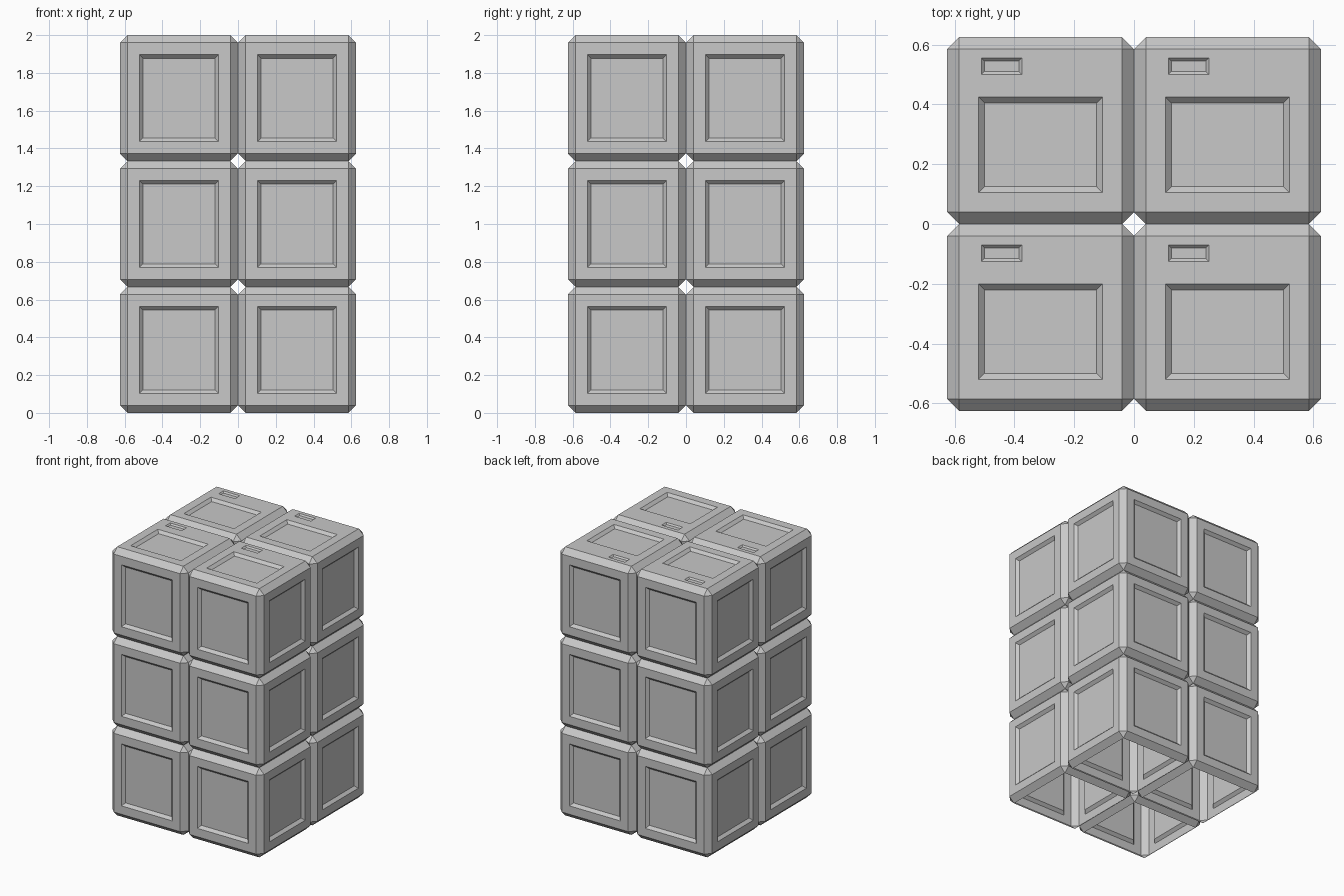
import bpy
import bmesh
from mathutils import Vector

old = bpy.data.objects.get("Cube")
if old:
    bpy.data.objects.remove(old, do_unlink=True)

W, H = 0.625, 2 / 3       # crate width and height
CHAMFER = 0.04
SIDE_FRAME = 0.0625       # flat border around each side panel

grey = bpy.data.materials.new("light_grey")
grey.use_nodes = True
colour = (0.58, 0.58, 0.58, 1)
grey.diffuse_color = colour
grey.node_tree.nodes["Principled BSDF"].inputs["Base Color"].default_value = colour


def recess(bm, faces, width):
    """Sink faces with a sloped border as wide as it is deep."""
    bmesh.ops.inset_individual(bm, faces=faces, thickness=width,
                               depth=-width, use_even_offset=True)


def cut(bm, faces, axis, value):
    """Split the given faces along a line; return all resulting faces."""
    edges = {e for f in faces for e in f.edges}
    verts = {v for f in faces for v in f.verts}
    normal = Vector((0, 0, 0))
    normal[axis] = 1
    out = bmesh.ops.bisect_plane(bm, geom=[*faces, *edges, *verts], dist=1e-6,
                                 plane_co=normal * value, plane_no=normal)
    return [g for g in out["geom"] if isinstance(g, bmesh.types.BMFace)]


def top_faces(bm):
    return [f for f in bm.faces
            if f.normal.z > 0.99 and f.calc_center_median().z > H / 2 - 1e-4]


def top_recess(bm, x0, x1, y0, y1, width):
    """Cut a rectangle out of the lid and sink it."""
    for axis, lo, hi in ((1, y0, y1), (0, x0, x1)):
        for value in (lo, hi):
            band = [f for f in top_faces(bm)
                    if min(v.co[axis] for v in f.verts) < value - 1e-5
                    and max(v.co[axis] for v in f.verts) > value + 1e-5
                    and (axis == 1 or y0 < f.calc_center_bounds().y < y1)]
            cut(bm, band, axis, value)
        bm.normal_update()
    cell = [f for f in top_faces(bm)
            if x0 < f.calc_center_bounds().x < x1
            and y0 < f.calc_center_bounds().y < y1]
    recess(bm, cell, width)
    bm.normal_update()


# Crate shell: chamfered box, open underneath
bm = bmesh.new()
bmesh.ops.create_cube(bm, size=1)
bmesh.ops.scale(bm, vec=(W, W, H), verts=bm.verts)
bmesh.ops.bevel(bm, geom=bm.edges[:], offset=CHAMFER, segments=1,
                profile=0.5, affect='EDGES')
bm.normal_update()
bmesh.ops.delete(bm, geom=[f for f in bm.faces if f.normal.z < -0.99],
                 context='FACES')

# Recessed panel on each side
sides = [f for f in bm.faces if max(abs(f.normal.x), abs(f.normal.y)) > 0.99]
bmesh.ops.inset_individual(bm, faces=sides, thickness=SIDE_FRAME,
                           use_even_offset=True)
recess(bm, sides, 0.02)
bm.normal_update()

# Lid panel and small label slot behind it
top_recess(bm, -0.2075, 0.2075, -0.2075, 0.1125, 0.02)
top_recess(bm, -0.1975, -0.0625, 0.1875, 0.2425, 0.01)

mesh = bpy.data.meshes.new("crate")
bm.to_mesh(mesh)
bm.free()
mesh.materials.append(grey)

# Stack of crates: two wide, two deep, three high
for k, level in enumerate(("bottom", "middle", "top")):
    for sy, depth in ((-1, "front"), (1, "back")):
        for sx, side in ((-1, "right"), (1, "left")):
            crate = bpy.data.objects.new(f"crate_{level}_{depth}_{side}", mesh)
            crate.location = (sx * W / 2, sy * W / 2, (k + 0.5) * H)
            bpy.context.collection.objects.link(crate)
